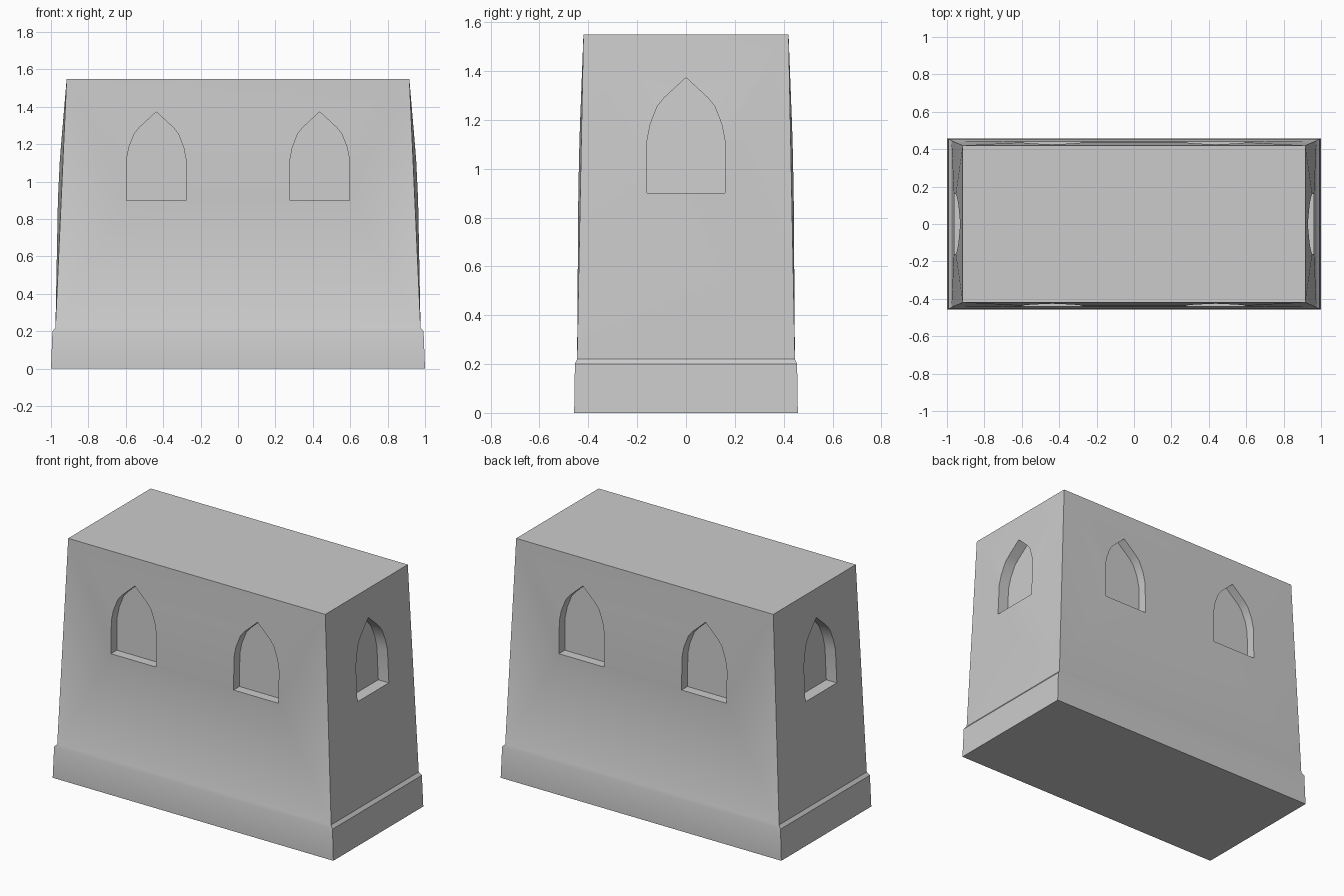
import bpy, bmesh
from mathutils import Vector

if "Cube" in bpy.data.objects:
    bpy.data.objects.remove(bpy.data.objects["Cube"])

bm = bmesh.new()

# Stacked rectangles: plinth foot, plinth top, ledge, wall top
levels = [(1.0, 0.458, 0.0), (0.992, 0.455, 0.2), (0.976, 0.446, 0.22), (0.916, 0.42, 1.55)]
rings = [[bm.verts.new((sx * x, sy * y, z)) for sx, sy in ((-1, -1), (1, -1), (1, 1), (-1, 1))]
         for x, y, z in levels]
for lo, hi in zip(rings[:2], rings[1:3]):
    for i in range(4):
        j = (i + 1) % 4
        bm.faces.new((lo[i], lo[j], hi[j], hi[i]))
bm.faces.new(rings[0][::-1])
bm.faces.new(rings[-1])

# Pointed window outline, half width and height
half = [(0.16, 0.9), (0.16, 1.11), (0.147, 1.18), (0.118, 1.255), (0.09, 1.29)]
outline = half + [(0, 1.373)] + [(-u, z) for u, z in half[::-1]]


def edge(a, b):
    return bm.edges.get((a, b)) or bm.edges.new((a, b))


def wall(i, normal, along, centres, sill, apex, depth):
    """Tapered wall whose slightly bulging surface holds recessed windows."""
    j = (i + 1) % 4
    lo, hi = rings[2], rings[3]
    n, t = Vector(normal), Vector(along)
    edges = [edge(lo[i], lo[j]), edge(lo[j], hi[j]), edge(hi[j], hi[i]), edge(hi[i], lo[i])]
    for c in centres:
        front = []
        for u, z in outline:
            k = (z - 0.9) / 0.473
            off = sill + (apex - sill) * k ** 1.5
            front.append(bm.verts.new(t * (c + u) + n * off + Vector((0, 0, z))))
        back = [bm.verts.new(v.co - n * depth) for v in front]
        for a in range(len(front)):
            b = (a + 1) % len(front)
            edges.append(edge(front[a], front[b]))
            bm.faces.new((front[b], front[a], back[a], back[b]))
        bm.faces.new(back)
    bmesh.ops.triangle_fill(bm, use_beauty=True, edges=edges, normal=n)


# Long walls with two windows, short walls with one
for i, s in ((0, -1), (2, 1)):
    wall(i, (0, s, 0), (-s, 0, 0), (-0.437, 0.437), 0.441, 0.426, 0.06)
for i, s in ((1, 1), (3, -1)):
    wall(i, (s, 0, 0), (0, s, 0), (0,), 0.963, 0.929, 0.075)

bmesh.ops.recalc_face_normals(bm, faces=bm.faces[:])
mesh = bpy.data.meshes.new("tower_block")
bm.to_mesh(mesh)
bm.free()
tower = bpy.data.objects.new("tower_block", mesh)
bpy.context.collection.objects.link(tower)
bpy.context.view_layer.objects.active = tower
tower.select_set(True)
bpy.ops.object.shade_smooth_by_angle(angle=0.52)
